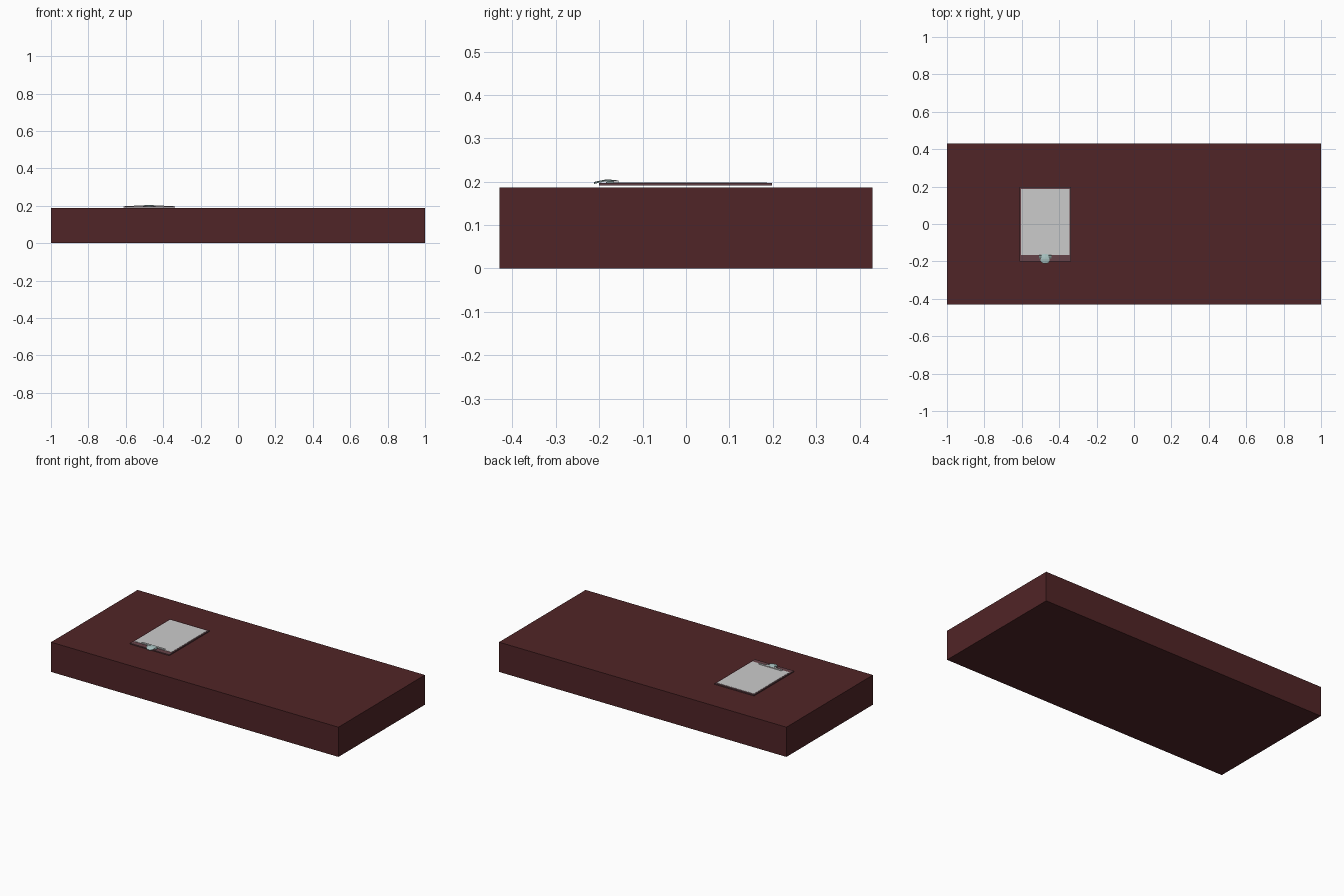
import bpy, bmesh

if "Cube" in bpy.data.objects:
    bpy.data.objects.remove(bpy.data.objects["Cube"])

def paint(ob, name, rgb):
    mat = bpy.data.materials.get(name) or bpy.data.materials.new(name)
    mat.diffuse_color = (*rgb, 1)
    mat.use_nodes = True
    mat.node_tree.nodes["Principled BSDF"].inputs["Base Color"].default_value = mat.diffuse_color
    ob.data.materials.append(mat)

def finish(name, bm):
    bmesh.ops.recalc_face_normals(bm, faces=bm.faces)
    me = bpy.data.meshes.new(name)
    bm.to_mesh(me)
    bm.free()
    ob = bpy.data.objects.new(name, me)
    bpy.context.collection.objects.link(ob)
    return ob

def box(name, x0, x1, y0, y1, z0, z1):
    bm = bmesh.new()
    bmesh.ops.create_cube(bm, size=1)
    for v in bm.verts:
        v.co.x = x1 if v.co.x > 0 else x0
        v.co.y = y1 if v.co.y > 0 else y0
        v.co.z = z1 if v.co.z > 0 else z0
    return finish(name, bm)

def prism_x(name, profile, x0, x1):
    """Extrude a (y, z) profile along x."""
    bm = bmesh.new()
    face = bm.faces.new([bm.verts.new((x0, y, z)) for y, z in profile])
    ext = bmesh.ops.extrude_face_region(bm, geom=[face])
    for v in ext["geom"]:
        if isinstance(v, bmesh.types.BMVert):
            v.co.x = x1
    return finish(name, bm)

WOOD, BOARD = (0.081, 0.018, 0.02), (0.13, 0.055, 0.065)
STEEL, LIGHT = (0.2, 0.28, 0.27), (0.42, 0.58, 0.57)
CX = -0.475

# desk slab
paint(box("desk_top", -1, 1, -0.43, 0.43, 0, 0.187), "wood", WOOD)

# clipboard backing, floating just above the slab
paint(box("clipboard_back", CX - 0.137, CX + 0.137, -0.2, 0.198, 0.191, 0.197), "board", BOARD)

# paper sheet
box("paper", CX - 0.129, CX + 0.129, -0.167, 0.187, 0.1965, 0.1985)

# wide, low clip jaw
jaw = prism_x("clip_jaw", [(-0.184, 0.196), (-0.184, 0.199), (-0.176, 0.202),
                           (-0.168, 0.202), (-0.166, 0.196)], CX - 0.034, CX + 0.034)
paint(jaw, "steel", STEEL)
bar = box("clip_bar", CX - 0.08, CX + 0.08, -0.167, -0.155, 0.1975, 0.2025)

# spoon shaped thumb lever: mirrored stations of (y, half width, z)
stations = [(-0.160, 0.018, 0.2030), (-0.178, 0.019, 0.2045), (-0.188, 0.024, 0.2040),
            (-0.198, 0.024, 0.2020), (-0.207, 0.018, 0.2000), (-0.212, 0.008, 0.1985)]
bm = bmesh.new()
rings = [[bm.verts.new((CX + s * w, y, z + dz)) for s, dz in
          ((-1, -0.004), (1, -0.004), (1, -0.001), (0, 0.0005), (-1, -0.001))]
         for y, w, z in stations]
for a, b in zip(rings, rings[1:]):
    for i in range(5):
        j = (i + 1) % 5
        bm.faces.new((a[i], a[j], b[j], b[i]))
bm.faces.new(rings[0])
bm.faces.new(rings[-1])
paint(finish("clip_lever", bm), "light_steel", LIGHT)
